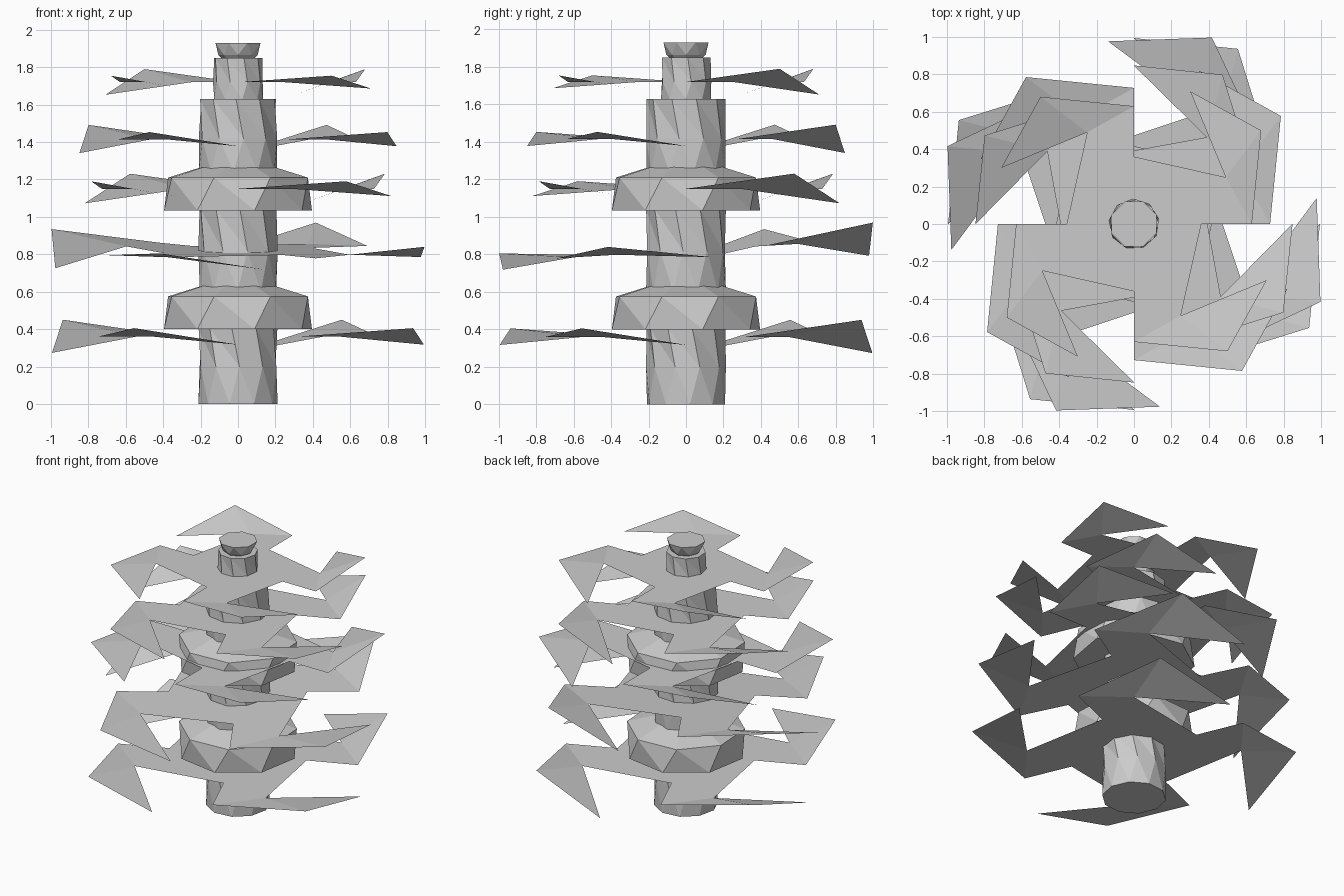
import bpy, bmesh, math
from mathutils import Matrix, Vector

if "Cube" in bpy.data.objects:
    bpy.data.objects.remove(bpy.data.objects["Cube"])

grey = bpy.data.materials.new("plain grey")
grey.diffuse_color = (0.6, 0.6, 0.6, 1)
grey.use_nodes = True
grey.node_tree.nodes["Principled BSDF"].inputs["Base Color"].default_value = grey.diffuse_color


def finish(bm, name):
    mesh = bpy.data.meshes.new(name)
    bm.to_mesh(mesh)
    bm.free()
    mesh.materials.append(grey)
    obj = bpy.data.objects.new(name, mesh)
    bpy.context.collection.objects.link(obj)
    return obj


def stack(name, sides, rings, start=0.0):
    """Faceted lathe; each ring is (z, radius, twist in side widths)."""
    bm = bmesh.new()
    step = math.tau / sides
    loops = []
    for z, r, twist in rings:
        loops.append([bm.verts.new((r * math.cos(start + (i + twist) * step),
                                    r * math.sin(start + (i + twist) * step), z))
                      for i in range(sides)])
    bm.faces.new(loops[0][::-1])
    bm.faces.new(loops[-1])
    for low, high in zip(loops, loops[1:]):
        for i in range(sides):
            j = (i + 1) % sides
            bm.faces.new((low[i], low[j], high[i]))
            bm.faces.new((low[j], high[j], high[i]))
    finish(bm, name)


def pinwheel(name, z, size, turn, tilt=0.0):
    """Four hooked sheets round the trunk; the two rear ones bend more."""
    bm = bmesh.new()
    for k in range(4):
        bend = 0.07 if k < 2 else 0.035
        pts = [(0, 0, 0), (0.63, 0, 0), (0.49, 0.25, 0), (0, 0.36, 0),
               (0.68, 0.5, bend), (0.3, 0.71, -bend * 0.96)]
        m = Matrix.Rotation(k * math.pi / 2 + math.radians(turn), 4, 'Z')
        v = []
        for p in pts:
            q = (m @ Vector(p)) * size
            v.append(bm.verts.new((q.x, q.y, q.z + z + tilt * q.y)))
        for f in ((0, 1, 2, 3), (1, 4, 2), (4, 5, 2)):
            bm.faces.new([v[i] for i in f])
    bmesh.ops.remove_doubles(bm, verts=bm.verts, dist=0.0005)
    finish(bm, name)


# Trunk segments
stack("lower_trunk", 10, [(0, 0.213, 0), (0.2, 0.213, 0.4), (0.4, 0.213, 0.1)], 0.1)
stack("middle_trunk", 10, [(0.6, 0.213, 0), (0.82, 0.213, 0.4), (1.04, 0.213, 0.1)], 0.3)
stack("upper_trunk", 10, [(1.24, 0.213, 0), (1.42, 0.213, 0.4), (1.63, 0.21, 0.1)], 0.2)
stack("neck", 9, [(1.63, 0.135, 0), (1.72, 0.135, 0.3), (1.85, 0.132, 0.1)])
stack("top_knob", 8, [(1.84, 0.08, 0), (1.865, 0.105, 0), (1.93, 0.13, 0.5)])

# Wide collars with sloping tops
for name, z in (("lower_collar", 0.4), ("upper_collar", 1.035)):
    stack(name, 8, [(z, 0.405, 0), (z + 0.175, 0.395, 0.3), (z + 0.23, 0.21, 0.3)], 0.22)

# Sheet tiers: height, size, turn, tilt
pinwheel("blade_tier_1", 0.36, 1.29, 23)
pinwheel("blade_tier_2", 0.82, 1.28, 31, 0.06)
pinwheel("blade_tier_3", 1.15, 1.155, 0)
pinwheel("blade_tier_4", 1.415, 1.1, 23)
pinwheel("blade_tier_5", 1.72, 1.0, 0)
